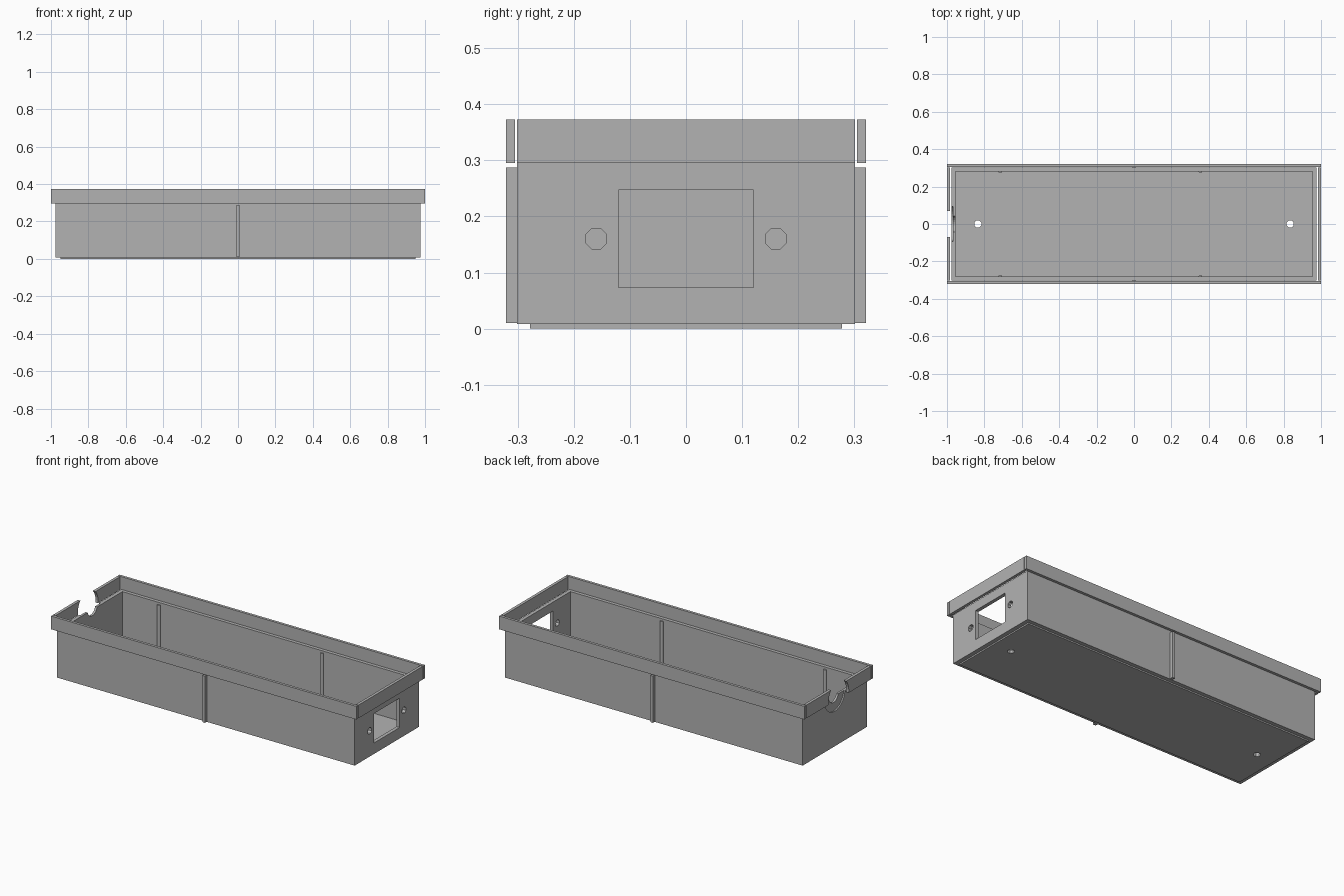
import bpy
import math

old = bpy.data.objects.get("Cube")
if old:
    bpy.data.objects.remove(old, do_unlink=True)

grey = bpy.data.materials.new("plain_grey")
grey.use_nodes = True
tone = (0.45, 0.45, 0.45, 1)
grey.diffuse_color = tone
grey.node_tree.nodes["Principled BSDF"].inputs["Base Color"].default_value = tone


def finish(obj, name):
    obj.name = name
    obj.data.materials.clear()
    obj.data.materials.append(grey)
    return obj


def box(name, x0, x1, y0, y1, z0, z1):
    bpy.ops.mesh.primitive_cube_add(
        size=1, location=((x0 + x1) / 2, (y0 + y1) / 2, (z0 + z1) / 2))
    obj = bpy.context.object
    obj.scale = (x1 - x0, y1 - y0, z1 - z0)
    bpy.ops.object.transform_apply(location=False, rotation=False, scale=True)
    return finish(obj, name)


def rod(name, centre, radius, length, axis="Z", sides=8):
    bpy.ops.mesh.primitive_cylinder_add(
        vertices=sides, radius=radius, depth=length, location=centre)
    obj = bpy.context.object
    obj.rotation_euler = (0, math.pi / 2, 0) if axis == "X" else (0, 0, 0)
    if sides == 8:
        # Turn the octagon so its flats face the main axes
        for v in obj.data.vertices:
            x, y = v.co.x, v.co.y
            c, s = math.cos(math.pi / 8), math.sin(math.pi / 8)
            v.co.x, v.co.y = x * c - y * s, x * s + y * c
    bpy.ops.object.transform_apply(location=False, rotation=True, scale=False)
    return finish(obj, name)


def cut(obj, cutters):
    for cutter in cutters:
        cutter.hide_render = True
        mod = obj.modifiers.new("cut", "BOOLEAN")
        mod.operation = "DIFFERENCE"
        mod.solver = "EXACT"
        mod.object = cutter
        bpy.context.view_layer.objects.active = obj
        bpy.ops.object.modifier_apply(modifier=mod.name)
        bpy.data.objects.remove(cutter, do_unlink=True)


# Main dimensions
BODY_X, BODY_Y, BODY_TOP = 0.975, 0.301, 0.30
IN_X, IN_Y, FLOOR = 0.954, 0.281, 0.02
RIM_LOW, RIM_TOP = 0.295, 0.373
NOTCH_Z = 0.31

# Tray body and the thin foot plate under it
body = box("tray_body", -BODY_X, BODY_X, -BODY_Y, BODY_Y, 0.008, BODY_TOP)
foot = box("foot_plate", -0.95, 0.95, -0.278, 0.278, 0, 0.008)


def floor_holes():
    return [rod("floor_hole", (x, 0, 0), 0.02, 0.1) for x in (-0.835, 0.835)]


cutters = [box("cavity", -IN_X, IN_X, -IN_Y, IN_Y, FLOOR, 0.5)]
cutters += floor_holes()
# Socket window with its two screw holes in the left end
cutters.append(box("window", 0.9, 1.1, -0.12, 0.12, 0.073, 0.247))
cutters += [rod("screw_hole", (BODY_X, y, 0.16), 0.02, 0.1, "X")
            for y in (-0.16, 0.16)]
# Cable notch and its round recess in the right end
cutters.append(rod("cable_notch", (-BODY_X, 0, NOTCH_Z), 0.045, 0.1, "X", 24))
cutters.append(rod("recess", (-BODY_X - 0.042, 0, NOTCH_Z), 0.095, 0.1, "X", 32))
cut(body, cutters)
cut(foot, floor_holes())

# Raised rim: long strips at the sides, short strips at the ends
for side, name in ((-1, "front"), (1, "back")):
    ys = sorted((side * 0.305, side * 0.321))
    box(name + "_rim", -1, 1, *ys, RIM_LOW, RIM_TOP)
    # Outer middle rib
    ys = sorted((side * 0.30, side * 0.321))
    box(name + "_outer_rib", -0.008, 0.008, *ys, 0.01, 0.287)
    # Rounded inner guide ribs
    for x in (-0.715, 0.355):
        rod(name + "_inner_rib", (x, side * (IN_Y + 0.001), 0.152),
            0.01, 0.27, sides=12)

for side, name in ((-1, "right"), (1, "left")):
    xs = sorted((side * 0.983, side))
    rim = box(name + "_end_rim", *xs, -BODY_Y, BODY_Y, RIM_LOW, RIM_TOP)
    if side < 0:
        cut(rim, [rod("rim_notch", (-1, 0, NOTCH_Z), 0.095, 0.1, "X", 32)])
